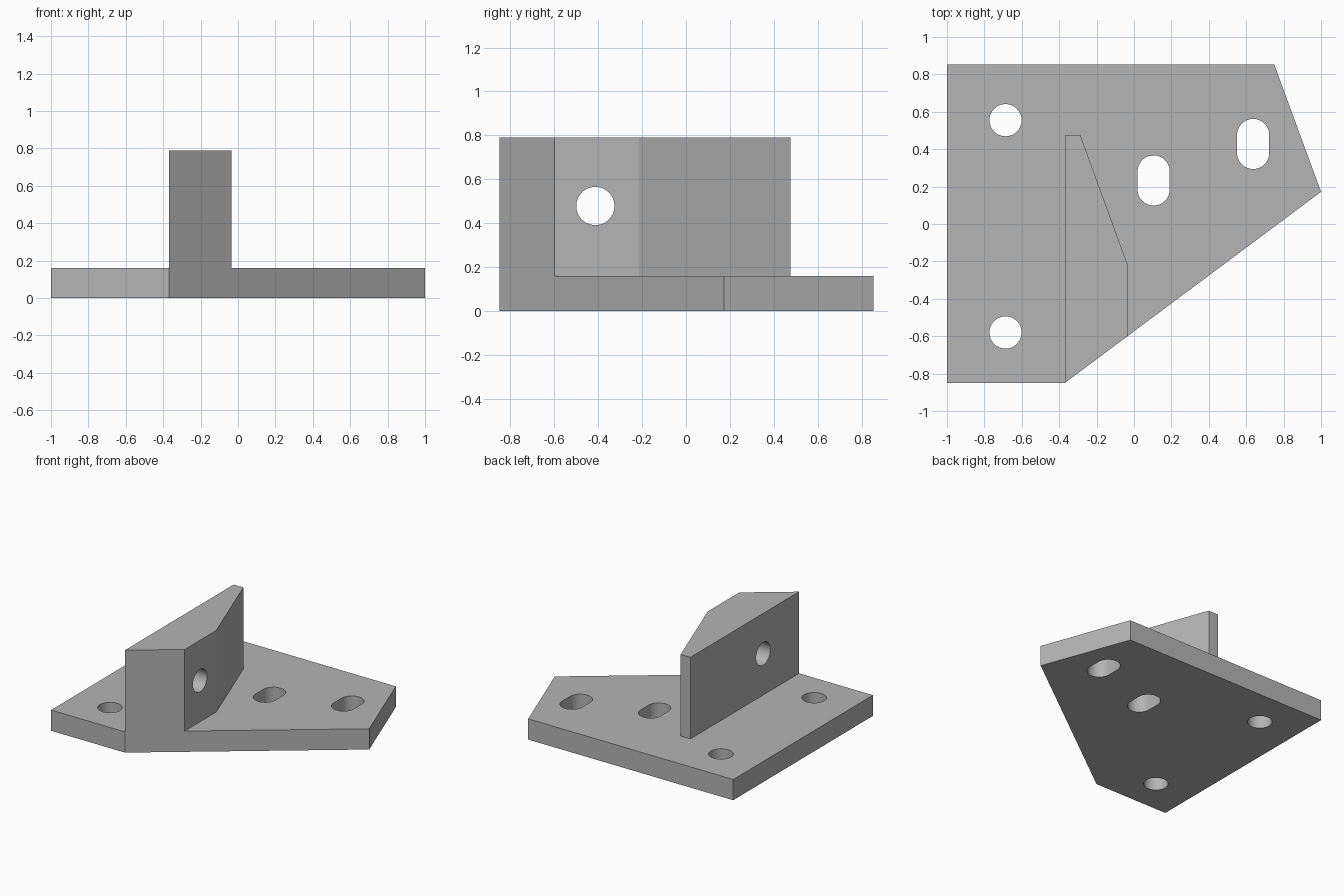
import bpy, bmesh, math

if "Cube" in bpy.data.objects:
    bpy.data.objects.remove(bpy.data.objects["Cube"])

grey = bpy.data.materials.new("plain grey")
grey.diffuse_color = (0.46, 0.46, 0.46, 1)
grey.use_nodes = True
grey.node_tree.nodes["Principled BSDF"].inputs["Base Color"].default_value = grey.diffuse_color

T, H = 0.16, 0.79  # plate thickness, total height


def prism(name, outline, z0, z1):
    """Extrude a flat outline straight up from z0 to z1."""
    bm = bmesh.new()
    base = bm.faces.new([bm.verts.new((x, y, z0)) for x, y in outline])
    top = bmesh.ops.extrude_face_region(bm, geom=[base])["geom"]
    verts = [v for v in top if isinstance(v, bmesh.types.BMVert)]
    bmesh.ops.translate(bm, verts=verts, vec=(0, 0, z1 - z0))
    bmesh.ops.recalc_face_normals(bm, faces=bm.faces)
    mesh = bpy.data.meshes.new(name)
    bm.to_mesh(mesh)
    bm.free()
    mesh.materials.append(grey)
    ob = bpy.data.objects.new(name, mesh)
    bpy.context.collection.objects.link(ob)
    return ob


def slot(r, half=0.0, n=24):
    """Round outline, stretched along y by half the straight length."""
    pts = []
    for start, cy in ((0, half), (math.pi, -half)):
        for i in range(n + (1 if half else 0)):
            a = start + math.pi * i / n
            pts.append((r * math.cos(a), cy + r * math.sin(a)))
    return pts


def combine(target, other, operation):
    mod = target.modifiers.new(other.name, "BOOLEAN")
    mod.operation, mod.solver, mod.object = operation, "EXACT", other
    bpy.context.view_layer.objects.active = target
    bpy.ops.object.modifier_apply(modifier=mod.name)
    bpy.data.objects.remove(other)


# Base plate
bracket = prism("bracket", [(-1, -0.85), (-0.37, -0.85), (1, 0.172),
                            (0.75, 0.853), (-1, 0.853)], 0, T)

# Upright wall, flush with the slanted front edge of the plate
wall = prism("upright_wall", [(-0.37, -0.85), (-0.035, -0.6), (-0.035, -0.215),
                              (-0.287, 0.475), (-0.37, 0.475)], T / 2, H)
combine(bracket, wall, "UNION")

# Round holes and slots through the plate
for x, y, half in ((-0.687, 0.555, 0), (-0.687, -0.58, 0),
                   (0.105, 0.233, 0.048), (0.637, 0.428, 0.048)):
    cutter = prism("plate_hole_cutter", slot(0.086, half), -0.1, T + 0.1)
    cutter.location = (x, y, 0)
    combine(bracket, cutter, "DIFFERENCE")

# Cross hole through the wall
cutter = prism("wall_hole_cutter", slot(0.087), -0.4, 0.4)
cutter.rotation_euler = (0, math.pi / 2, 0)
cutter.location = (-0.2, -0.413, 0.478)
combine(bracket, cutter, "DIFFERENCE")

# Smooth bores, sharp corners
bracket.select_set(True)
bpy.context.view_layer.objects.active = bracket
bpy.ops.object.shade_smooth_by_angle(angle=math.radians(15))
